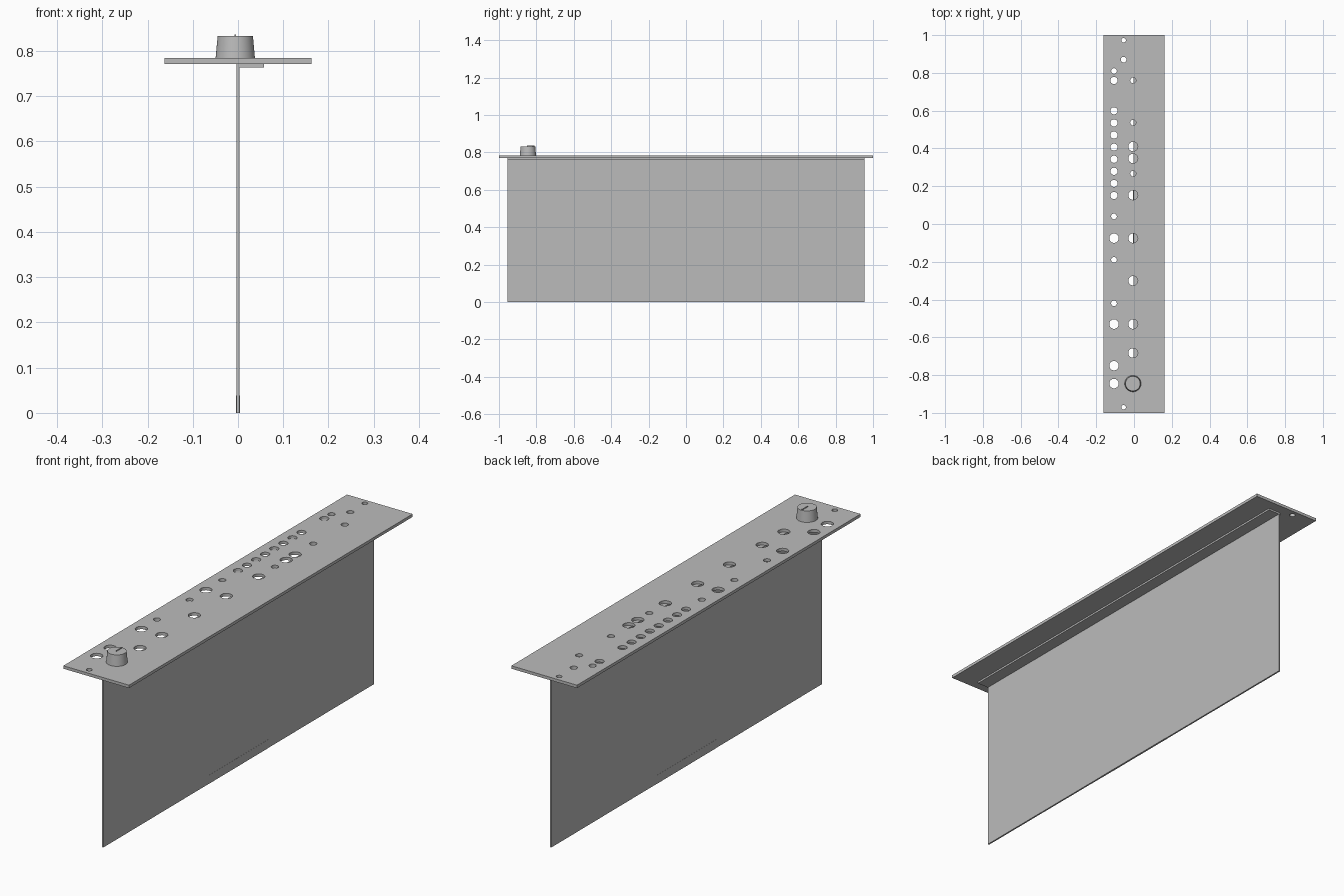
import bpy
import bmesh
from mathutils import Matrix, Vector

default_cube = bpy.data.objects.get("Cube")
if default_cube:
    bpy.data.objects.remove(default_cube, do_unlink=True)


def make_material(name, level):
    material = bpy.data.materials.new(name)
    material.use_nodes = True
    colour = (level, level, level, 1)
    material.diffuse_color = colour
    material.node_tree.nodes["Principled BSDF"].inputs["Base Color"].default_value = colour
    return material


grey = make_material("plain grey", 0.5)


def make_object(name, bm):
    mesh = bpy.data.meshes.new(name)
    bm.to_mesh(mesh)
    bm.free()
    mesh.materials.append(grey)
    obj = bpy.data.objects.new(name, mesh)
    bpy.context.collection.objects.link(obj)
    return obj


def make_box(name, low, high):
    low, high = Vector(low), Vector(high)
    bm = bmesh.new()
    placement = Matrix.Translation((low + high) / 2) @ Matrix.Diagonal(high - low).to_4x4()
    bmesh.ops.create_cube(bm, size=1, matrix=placement)
    return make_object(name, bm)


def add_cone(bm, x, y, bottom, top, radius_bottom, radius_top, sides):
    bmesh.ops.create_cone(
        bm, cap_ends=True, segments=sides, radius1=radius_bottom, radius2=radius_top,
        depth=top - bottom, matrix=Matrix.Translation((x, y, (bottom + top) / 2)))


# Main levels and half lengths
panel_bottom, panel_top = 0.771, 0.784
board_end = 0.955
board_side = 0.0035

# Front panel, circuit board and mounting flange
panel = make_box("panel", (-0.162, -1, panel_bottom), (0.162, 1, panel_top))
make_box("circuit_board", (-board_side, -board_end, 0), (board_side, board_end, panel_bottom))
make_box("mounting_flange", (board_side, -board_end, 0.763), (0.058, board_end, panel_bottom))

# Edge connector, slightly proud of both faces of the board
proud = board_side + 0.0006
make_box("edge_connector", (-proud, -0.21, 0), (proud, 0.21, 0.038))

# Panel holes, grouped by column and radius
outer, inner, screw = -0.106, -0.005, -0.055
small, medium, large = 0.015, 0.019, 0.025
hole_groups = [
    (outer, small, [0.81, 0.04, -0.19, -0.42]),
    (outer, medium, [0.76] + [0.151 + 0.064 * step for step in range(8)]),
    (outer, large, [-0.075, -0.53, -0.75, -0.845]),
    (inner, small, [0.76, 0.537, 0.267]),
    (inner, large, [0.41, 0.347, 0.153, -0.075, -0.3, -0.53, -0.683, -0.845]),
    (screw, small, [0.87]),
    (screw, 0.012, [0.973, -0.97]),
]
holes = bmesh.new()
for column, radius, rows in hole_groups:
    for row in rows:
        add_cone(holes, column, row, panel_bottom - 0.05, panel_top + 0.05, radius, radius, 32)
cutter = make_object("hole_cutter", holes)
cutter.hide_render = True

# Cut the holes, then drop the cutter
cut = panel.modifiers.new("holes", "BOOLEAN")
cut.operation = "DIFFERENCE"
cut.solver = "EXACT"
cut.object = cutter
bpy.context.view_layer.update()
evaluated = panel.evaluated_get(bpy.context.evaluated_depsgraph_get())
drilled = bpy.data.meshes.new_from_object(evaluated)
panel.modifiers.clear()
panel.data = drilled
bpy.data.objects.remove(cutter, do_unlink=True)

# Tapered knob with a raised pointer line
knob_x, knob_y, knob_top = -0.006, -0.845, 0.833
knob_mesh = bmesh.new()
add_cone(knob_mesh, knob_x, knob_y, panel_top, knob_top, 0.0435, 0.039, 48)
knob = make_object("knob", knob_mesh)
make_box("knob_pointer",
         (knob_x - 0.002, knob_y - 0.005, knob_top - 0.002),
         (knob_x + 0.002, knob_y + 0.036, knob_top + 0.003))

# Smooth the rounded walls while keeping the rims sharp
bpy.ops.object.select_all(action="DESELECT")
for part in (panel, knob):
    part.select_set(True)
bpy.context.view_layer.objects.active = panel
bpy.ops.object.shade_smooth_by_angle()
